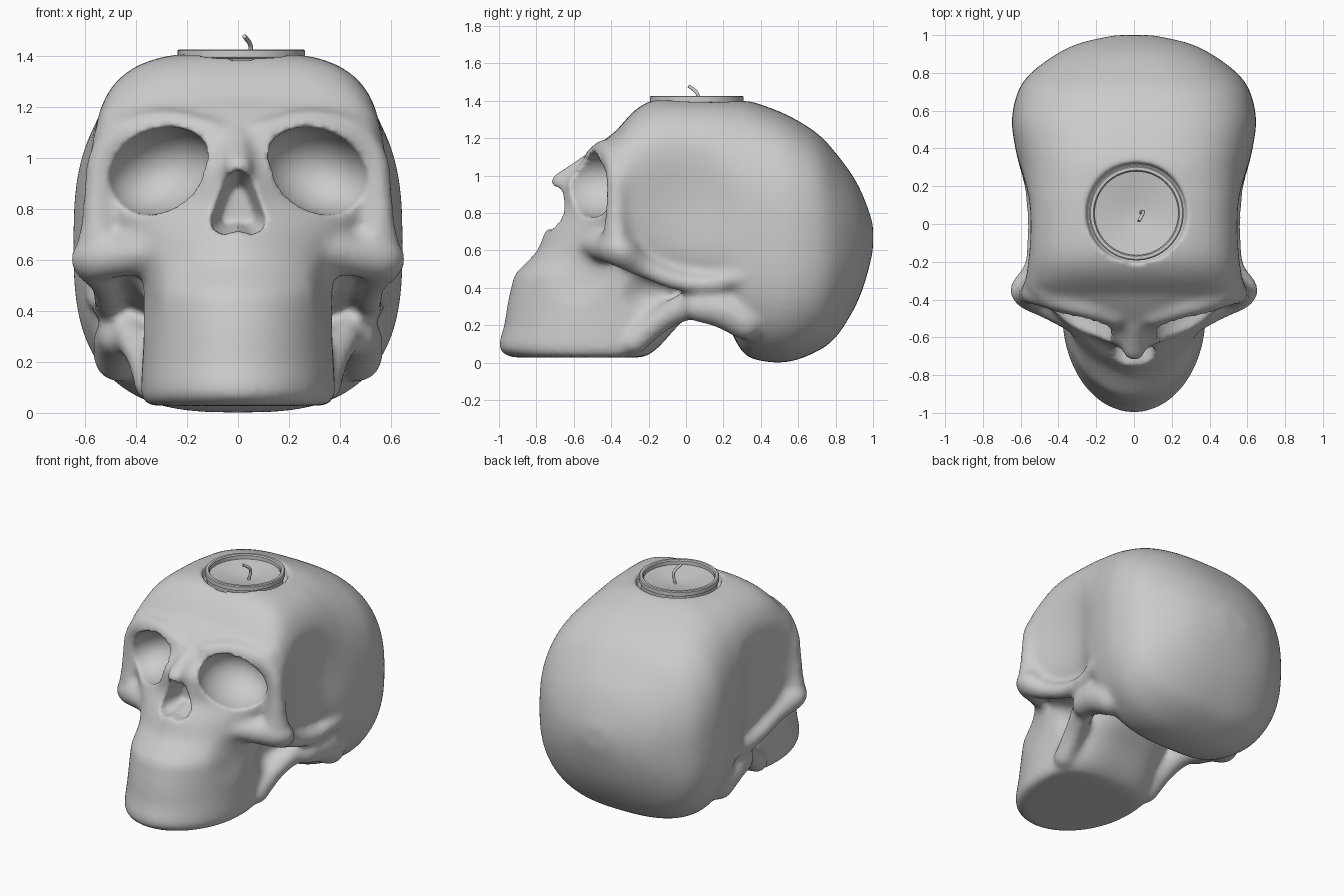
import bpy, bmesh, math
from mathutils import Vector, Matrix

if "Cube" in bpy.data.objects:
    bpy.data.objects.remove(bpy.data.objects["Cube"])


def spline(rows, steps=5):
    """Catmull-Rom interpolation of rows of numbers."""
    out = []
    for i in range(len(rows) - 1):
        a, b, c, d = (rows[max(0, min(len(rows) - 1, i + k))] for k in (-1, 0, 1, 2))
        for s in range(steps):
            t = s / steps
            out.append([0.5 * (2 * q + (r - p) * t + (2 * p - 5 * q + 4 * r - u) * t * t
                               + (3 * q - p - 3 * r + u) * t ** 3)
                        for p, q, r, u in zip(a, b, c, d)])
    return out + [list(rows[-1])]


def super_point(a, n):
    c, s = math.cos(a), math.sin(a)
    return math.copysign(abs(c) ** (2 / n), c), math.copysign(abs(s) ** (2 / n), s)


def loft(bm, rings):
    rings = [[bm.verts.new(p) for p in ring] for ring in rings]
    for r0, r1 in zip(rings, rings[1:]):
        for i in range(len(r0)):
            j = (i + 1) % len(r0)
            bm.faces.new((r0[i], r0[j], r1[j], r1[i]))
    bm.faces.new(rings[0])
    bm.faces.new(rings[-1])


def ball(bm, matrix, segments=12, rows=8):
    loft(bm, [[matrix @ Vector((math.sin(p) * math.cos(a), math.sin(p) * math.sin(a), math.cos(p)))
               for a in (2 * math.pi * i / segments for i in range(segments))]
              for p in (math.pi * (k + .4) / (rows + .8) for k in range(rows + 1))])


def bone(bm, rows):
    """Mirrored chain of spheres along x, y, z, radius rows."""
    for x, y, z, r in spline(rows):
        for s in (1, -1):
            ball(bm, Matrix.Translation((s * x, y, z)) @ Matrix.Diagonal((r, r, r, 1)))


def make_object(name, bm):
    bmesh.ops.recalc_face_normals(bm, faces=bm.faces[:])
    me = bpy.data.meshes.new(name)
    bm.to_mesh(me)
    bm.free()
    ob = bpy.data.objects.new(name, me)
    bpy.context.collection.objects.link(ob)
    return ob


def remesh_smooth(ob, voxel, iterations):
    m = ob.modifiers.new("Remesh", 'REMESH')
    m.mode = 'VOXEL'
    m.voxel_size = voxel
    m = ob.modifiers.new("Smooth", 'SMOOTH')
    m.factor = 0.5
    m.iterations = iterations


def bake(ob):
    dg = bpy.context.evaluated_depsgraph_get()
    me = bpy.data.meshes.new_from_object(ob.evaluated_get(dg))
    ob.modifiers.clear()
    ob.data = me


def brush(ob, centre, radius, push):
    """Soft mirrored push on the surface."""
    (cx, cy, cz), (rx, ry, rz) = centre, radius
    for v in ob.data.vertices:
        x, y, z = v.co
        d = ((abs(x) - cx) / rx) ** 2 + ((y - cy) / ry) ** 2 + ((z - cz) / rz) ** 2
        if d < 1:
            v.co += Vector((math.copysign(1, x) * push[0], push[1], push[2])) * (1 - d) ** 2


def lathe(name, profile, centre, segments=64):
    bm = bmesh.new()
    ang = [2 * math.pi * i / segments for i in range(segments)]
    loft(bm, [[(centre[0] + r * math.cos(a), centre[1] + r * math.sin(a), z) for a in ang]
              for r, z in profile])
    return make_object(name, bm)


def smooth_by_angle(ob):
    bpy.ops.object.select_all(action='DESELECT')
    ob.select_set(True)
    bpy.context.view_layer.objects.active = ob
    bpy.ops.object.shade_smooth_by_angle(angle=math.radians(35))


ANGLES = [2 * math.pi * i / 64 for i in range(64)]
body = bmesh.new()

# Braincase: y, bottom, top, half width, squareness
cranium = [(-.48, .76, 1.10, .28, 2.6), (-.43, .64, 1.17, .44, 2.9), (-.36, .50, 1.255, .575, 3.2),
           (-.26, .43, 1.36, .575, 3.3), (-.14, .38, 1.412, .57, 3.3), (.10, .33, 1.413, .57, 3.3),
           (.20, .24, 1.411, .585, 3.1), (.30, .06, 1.405, .605, 3.0), (.40, .01, 1.38, .628, 2.9),
           (.55, .005, 1.32, .647, 2.85), (.70, .06, 1.227, .615, 2.75), (.80, .135, 1.122, .545, 2.5),
           (.90, .29, .985, .41, 2.3), (.96, .44, .86, .28, 2.1), (1.0, .60, .74, .10, 2.0)]
rings = []
for y, zb, zt, w, n in spline(cranium):
    pts = [super_point(a, n) for a in ANGLES]
    rings.append([(w * c, y, (zb + zt) / 2 + s * (zt - zb) / 2) for c, s in pts])
loft(body, rings)

# Face: z, front y, widest y, back y, half width, front squareness
face = [(.028, -.93, -.48, -.23, .35, 2), (.055, -.985, -.48, -.18, .375, 2), (.10, -1.0, -.48, -.13, .38, 2),
        (.20, -.972, -.48, -.04, .375, 2), (.30, -.957, -.47, .07, .37, 2), (.40, -.935, -.46, .15, .37, 2),
        (.47, -.915, -.45, .15, .37, 2), (.53, -.86, -.43, .15, .375, 1.9), (.60, -.795, -.42, .1, .39, 1.75),
        (.70, -.755, -.38, 0, .45, 1.45), (.80, -.695, -.34, 0, .56, 1.18), (.90, -.685, -.34, 0, .565, 1.15),
        (.97, -.67, -.34, 0, .565, 1.2), (1.04, -.585, -.34, 0, .56, 1.5), (1.10, -.54, -.34, 0, .55, 1.9),
        (1.16, -.475, -.33, 0, .52, 2.1), (1.22, -.40, -.30, 0, .40, 2.2)]
rings = []
for z, yf, yc, yb, w, n in spline(face):
    ring = []
    for a in ANGLES:
        front = math.sin(a) < 0
        c, s = super_point(a, n if front else 3)
        ring.append((w * c, yc + s * (yc - yf if front else yb - yc), z))
    rings.append(ring)
loft(body, rings)

# Cheek arches, brow and orbit rims, jaw branches, mastoids, nasal bone
bone(body, [(.31, -.50, .63, .08), (.44, -.425, .62, .085), (.55, -.355, .60, .09), (.525, -.22, .51, .06),
            (.515, -.05, .44, .055), (.525, .12, .42, .05), (.555, .30, .46, .05)])
bone(body, [(.10, -.49, 1.10, .055), (.28, -.435, 1.135, .06), (.44, -.395, 1.10, .06),
            (.53, -.37, 1.0, .06), (.55, -.37, .85, .06), (.545, -.37, .70, .075)])
bone(body, [(.34, -.28, .11, .07), (.38, -.12, .24, .07), (.43, .04, .32, .08)])
bone(body, [(.465, .07, .30, .085), (.47, .19, .285, .10), (.47, .32, .22, .10)])
bone(body, [(0, -.52, 1.07, .05), (.01, -.675, .965, .05)])

skull = make_object("skull", body)
remesh_smooth(skull, .021, 6)
bake(skull)

# Sculpted hollows: temples, behind cheeks, beside upper jaw
brush(skull, (.57, -.02, .82), (.30, .37, .42), (-.04, 0, 0))
brush(skull, (.42, -.22, .36), (.16, .15, .13), (-.05, 0, 0))
brush(skull, (.36, -.58, .46), (.18, .20, .18), (-.015, .02, 0))
brush(skull, (.62, -.36, .62), (.15, .15, .15), (.02, 0, 0))

# Cutters: eye sockets, nose opening, candle seat
cut = bmesh.new()
for s in (1, -1):
    ball(cut, Matrix.Translation((s * .312, -.50, .95))
         @ Matrix.Rotation(s * math.radians(22), 4, 'Y')
         @ Matrix.Diagonal((.218, .23, .164, 1)), 40, 24)
half = [(.045, .93), (.08, .85), (.108, .765), (.10, .718), (.055, .70)]
outline = [(0, .957)] + half + [(0, .715)] + [(-x, z) for x, z in reversed(half)]
loft(cut, [[(x * k, y, .80 + (z - .80) * k) for x, z in outline]
           for y, k in ((-.9, 1), (-.66, 1), (-.52, .6))])
loft(cut, [[(.013 + r * math.cos(a), .06 + r * math.sin(a), z) for a in ANGLES]
           for r, z in ((.258, 1.35), (.266, 1.39), (.278, 1.42), (.278, 1.6))])
cutter = make_object("cutter", cut)
cutter.hide_render = True

m = skull.modifiers.new("Openings", 'BOOLEAN')
m.operation = 'DIFFERENCE'
m.solver = 'EXACT'
m.object = cutter
remesh_smooth(skull, .0135, 3)
bake(skull)
bpy.data.objects.remove(cutter)
for v in skull.data.vertices:
    v.co.z = max(v.co.z, 0)
skull.data.polygons.foreach_set("use_smooth", [True] * len(skull.data.polygons))

# Tea light: metal cup, wax with melted dip, bent wick
C = (.013, .057)
cup = lathe("candle_cup", [(.05, 1.30), (.235, 1.30), (.24, 1.39), (.25, 1.395), (.25, 1.422),
                           (.244, 1.427), (.228, 1.427), (.222, 1.42), (.222, 1.34), (.05, 1.34)], C)
wax = lathe("candle_wax", [(.22, 1.33), (.222, 1.395), (.205, 1.392), (.14, 1.382),
                           (.08, 1.37), (.03, 1.364), (.005, 1.363)], C)
for ob in (cup, wax):
    smooth_by_angle(ob)

path = [(.035, .06, 1.35), (.05, .066, 1.42), (.045, .05, 1.452), (.025, .015, 1.478)]
curve = bpy.data.curves.new("wick", 'CURVE')
curve.dimensions = '3D'
curve.bevel_depth = .009
curve.use_fill_caps = True
pts = spline(path)
sp = curve.splines.new('POLY')
sp.points.add(len(pts) - 1)
for p, co in zip(sp.points, pts):
    p.co = (*co, 1)
sp.use_smooth = True
bpy.context.collection.objects.link(bpy.data.objects.new("wick", curve))
